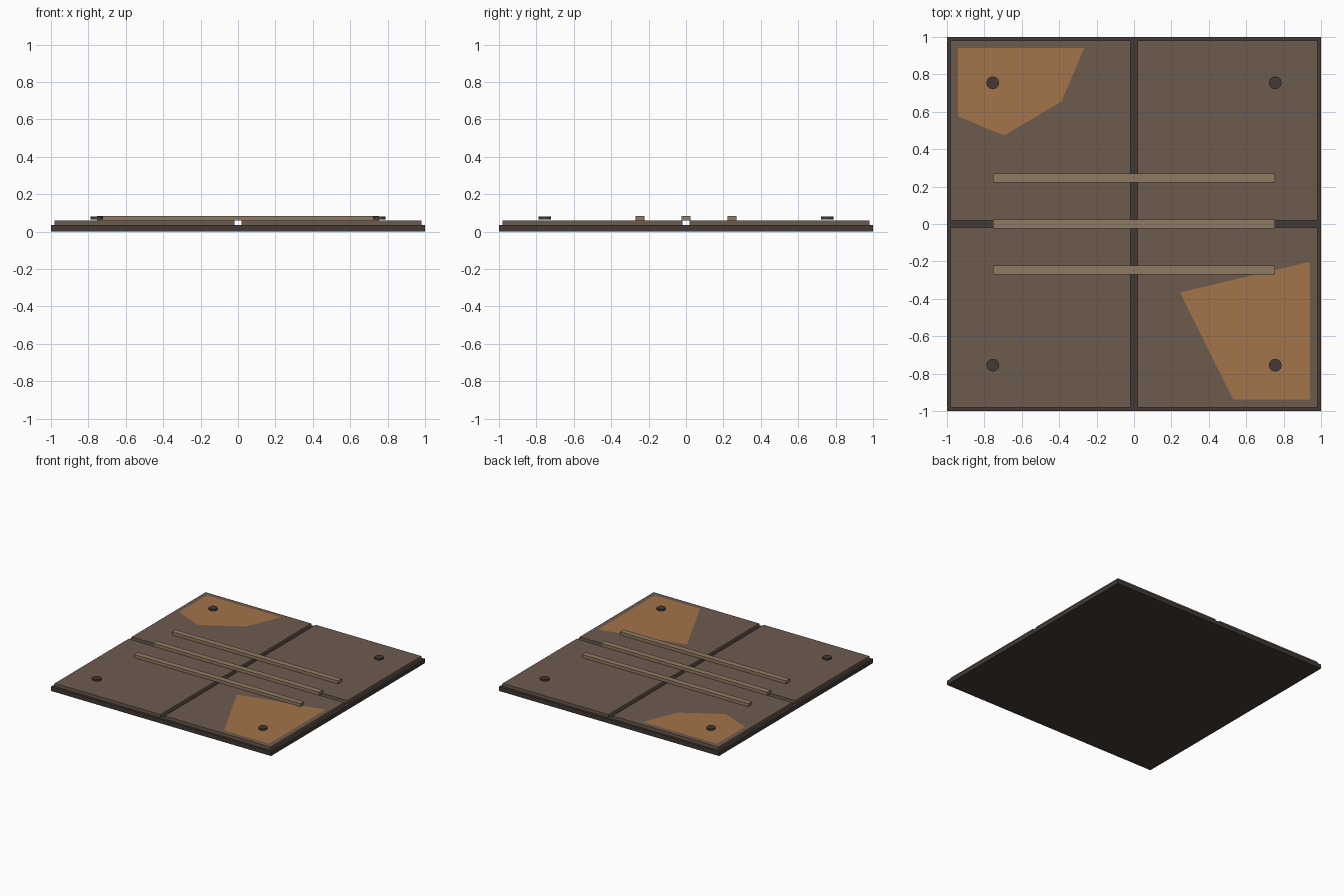
import bpy, bmesh, math

if "Cube" in bpy.data.objects:
    bpy.data.objects.remove(bpy.data.objects["Cube"])


def material(name, rgb):
    m = bpy.data.materials.new(name)
    m.diffuse_color = (*rgb, 1)
    m.use_nodes = True
    m.node_tree.nodes["Principled BSDF"].inputs["Base Color"].default_value = m.diffuse_color
    return m


DARK = material("dark_steel", (0.055, 0.042, 0.035))
PLATE = material("brown_plate", (0.153, 0.105, 0.078))
RUST = material("rust", (0.366, 0.174, 0.065))
BAR = material("tan_bar", (0.275, 0.195, 0.117))


def finish(name, bm, mat):
    mesh = bpy.data.meshes.new(name)
    bm.normal_update()
    bm.to_mesh(mesh)
    bm.free()
    mesh.materials.append(mat)
    obj = bpy.data.objects.new(name, mesh)
    bpy.context.collection.objects.link(obj)
    return obj


def box(name, x0, x1, y0, y1, z0, z1, mat):
    bm = bmesh.new()
    bmesh.ops.create_cube(bm, size=1)
    bmesh.ops.scale(bm, verts=bm.verts, vec=(x1 - x0, y1 - y0, z1 - z0))
    bmesh.ops.translate(bm, verts=bm.verts,
                        vec=((x0 + x1) / 2, (y0 + y1) / 2, (z0 + z1) / 2))
    return finish(name, bm, mat)


def bolt(name, x, y, mat, r=0.034, z0=0.066, z1=0.08):
    bm = bmesh.new()
    bmesh.ops.create_cone(bm, cap_ends=True, segments=12, radius1=r, radius2=r,
                          depth=z1 - z0)
    bmesh.ops.translate(bm, verts=bm.verts, vec=(x, y, (z0 + z1) / 2))
    return finish(name, bm, mat)


def patch(name, points, z, mat):
    bm = bmesh.new()
    face = bm.faces.new([bm.verts.new((x, y, z)) for x, y in points])
    face.normal_update()
    if face.normal.z < 0:
        face.normal_flip()
    return finish(name, bm, mat)


# Base slab
box("base_slab", -1, 1, -1, 1, 0, 0.035, DARK)

# Four plates separated by a cross-shaped seam, each with a corner bolt
for sx in (-1, 1):
    for sy in (-1, 1):
        xs = sorted((sx * 0.02, sx * 0.98))
        ys = sorted((sy * 0.02, sy * 0.98))
        box("floor_plate", *xs, *ys, 0.035, 0.06, PLATE)
        bolt("corner_bolt", sx * 0.755, sy * 0.755, DARK)

# Raised grip bars
for y in (-0.245, 0, 0.245):
    box("grip_bar", -0.755, 0.755, y - 0.024, y + 0.024, 0.06, 0.085, BAR)

# Rust patches lying on the plates
patch("rust_patch_back", [(-0.94, 0.94), (-0.94, 0.575), (-0.695, 0.473),
                          (-0.387, 0.655), (-0.267, 0.94)], 0.0615, RUST)
patch("rust_patch_front", [(0.246, -0.366), (0.53, -0.938), (0.94, -0.938),
                           (0.94, -0.202)], 0.0615, RUST)
